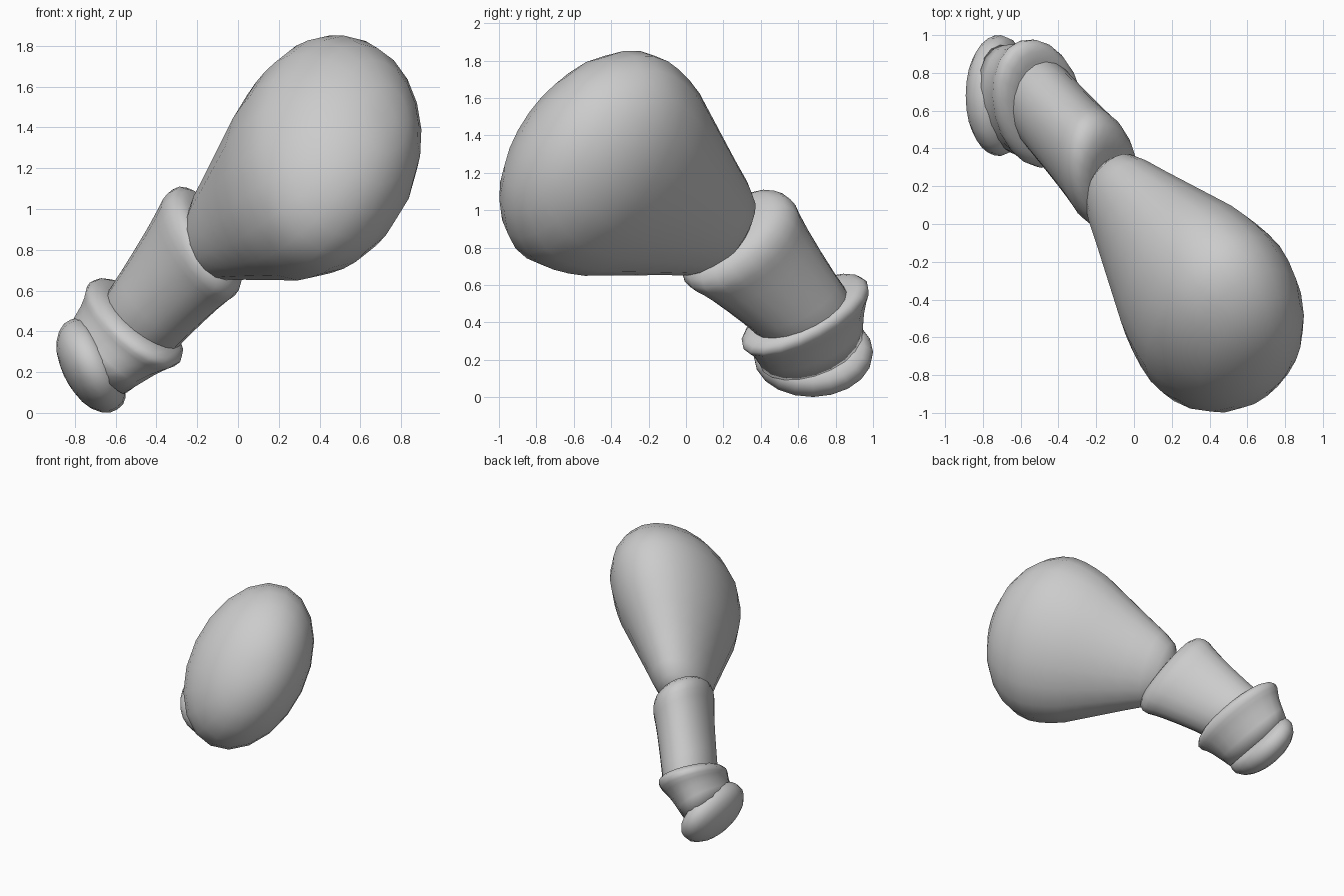
import bpy, bmesh, math
from mathutils import Vector as V

if "Cube" in bpy.data.objects:
    bpy.data.objects.remove(bpy.data.objects["Cube"])

SIDES = 20

def loft(name, start, end, profile):
    """Loft between two elliptical frames (centre, half axis, half axis).
    profile = (t along the centre line, scale of the ellipse, shift in x)."""
    a, b = [V(v) for v in start], [V(v) for v in end]
    bm = bmesh.new()
    rings = []
    for t, s, *shift in profile:
        k = min(max(t, 0), 1)
        c = a[0] + (b[0] - a[0]) * t + V((shift[0] if shift else 0, 0, 0))
        p, q = a[1].lerp(b[1], k) * s, a[2].lerp(b[2], k) * s
        rings.append([bm.verts.new(c + p * math.cos(w) + q * math.sin(w))
                      for w in (2 * math.pi * i / SIDES for i in range(SIDES))])
    for r0, r1 in zip(rings, rings[1:]):
        for i in range(SIDES):
            j = (i + 1) % SIDES
            bm.faces.new((r0[i], r0[j], r1[j], r1[i]))
    bm.faces.new(rings[0])
    bm.faces.new(rings[-1])
    bmesh.ops.recalc_face_normals(bm, faces=bm.faces)
    for f in bm.faces:
        f.smooth = True
    me = bpy.data.meshes.new(name)
    bm.to_mesh(me)
    bm.free()
    ob = bpy.data.objects.new(name, me)
    bpy.context.collection.objects.link(ob)
    return ob

# large drumstick-shaped upper section
M, m = (.083, .377, .527), (.362, .168, -.177)
loft("upper_bulb", ((.43, -.475, 1.27), M, m), ((-.125, .22, .87), M, m),
     [(-.455, .1, .05), (-.44, .3, .05), (-.39, .55, .035), (-.31, .75, .02),
      (-.2, .9, .01), (-.1, .975), (0, 1), (.1, .985), (.2, .95), (.3, .9),
      (.45, .79), (.6, .68), (.75, .57), (.9, .465), (1.0, .37), (1.06, .2)])

# middle sleeve with a rounded rim
loft("middle_sleeve",
     ((-.17, .275, .84), (-.11, .24, .25), (.145, .175, -.06)),
     ((-.455, .60, .475), (-.11, .20, .15), (.135, .17, -.05)),
     [(-.16, .6), (-.14, .8), (-.08, .94), (0, 1), (.08, 1.02), (.17, 1),
      (.35, .98), (.6, .97), (.85, .97), (1.05, .97), (1.15, .9)])

# lower cuff with a flared rim
loft("lower_cuff",
     ((-.50, .635, .45), (-.145, .285, .20), (.175, .175, -.05)),
     ((-.69, .67, .26), (-.07, .27, .13), (.13, .11, -.12)),
     [(-.16, .7), (-.14, .86), (-.07, .96), (.03, 1.02), (.14, 1.03), (.25, 1.0),
      (.45, .97), (.7, .96), (1, .95)])

# rounded foot pad
P, Q = (0, .32, .005), (.115, 0, -.22)
loft("foot_pad", ((-.705, .68, .238), P, Q), ((-.879, .68, .146), P, Q),
     [(-.38, .7), (-.32, .86), (-.18, .96), (0, 1), (.2, .99), (.4, .9),
      (.58, .74), (.7, .54), (.77, .3), (.8, .1)])
